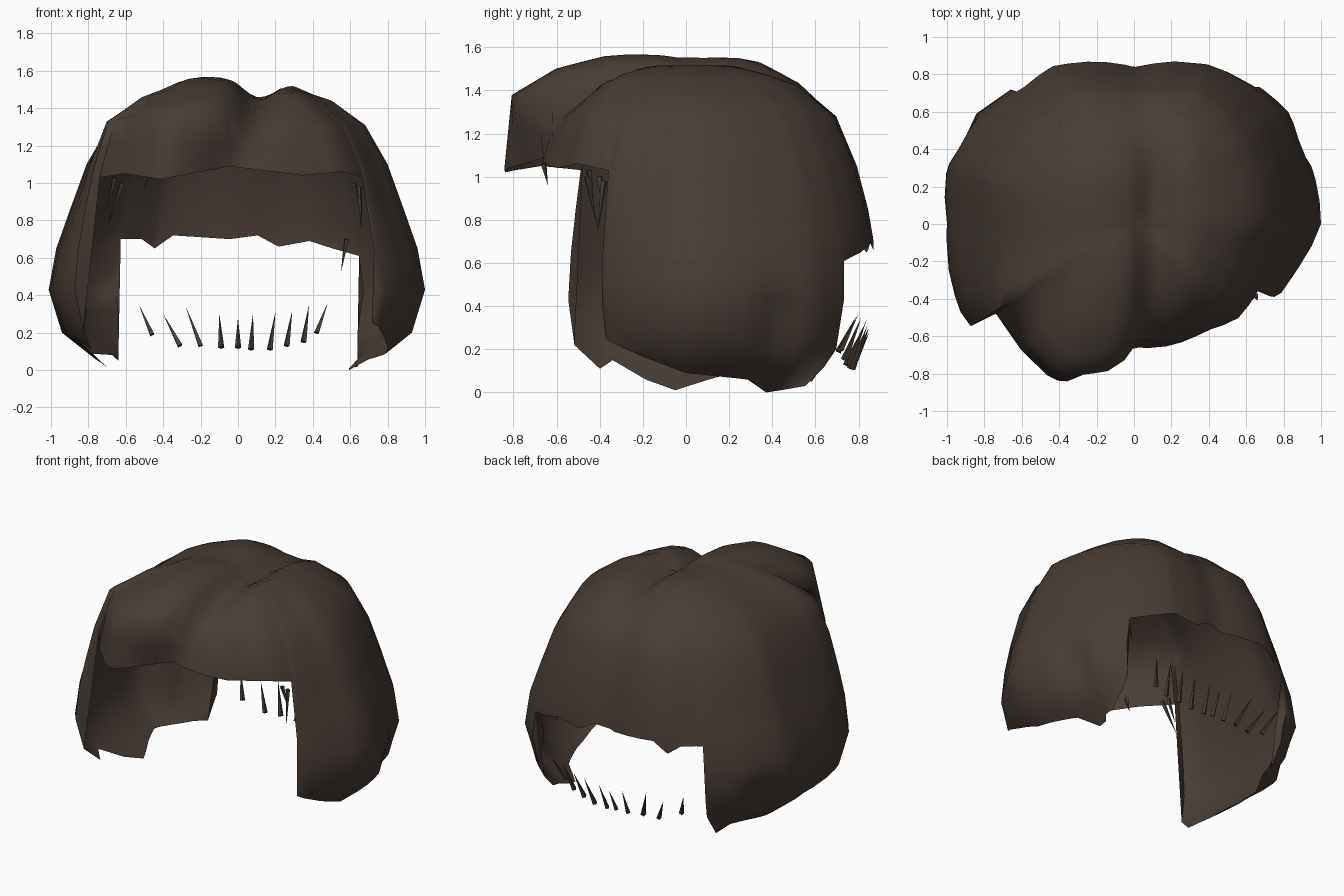
import bpy, bmesh, math
from mathutils import Vector

if "Cube" in bpy.data.objects:
    bpy.data.objects.remove(bpy.data.objects["Cube"])

mat = bpy.data.materials.new("dark_brown")
mat.diffuse_color = (0.066, 0.046, 0.036, 1)
mat.use_nodes = True
mat.node_tree.nodes["Principled BSDF"].inputs["Base Color"].default_value = mat.diffuse_color


def finish(bm, name, angle):
    bmesh.ops.recalc_face_normals(bm, faces=bm.faces)
    me = bpy.data.meshes.new(name)
    bm.to_mesh(me)
    bm.free()
    ob = bpy.data.objects.new(name, me)
    bpy.context.collection.objects.link(ob)
    me.materials.append(mat)
    bpy.ops.object.select_all(action='DESELECT')
    ob.select_set(True)
    bpy.context.view_layer.objects.active = ob
    bpy.ops.object.shade_smooth_by_angle(angle=math.radians(angle))
    return ob


def clamp(v):
    return max(0, min(1, v))


def lerp_table(table, a):
    for (a0, v0), (a1, v1) in zip(table, table[1:]):
        if a0 <= a <= a1:
            return v0 + (v1 - v0) * (a - a0) / (a1 - a0)
    return table[-1][1]


# Plan radius by azimuth (0 = +x, 90 = back, 270 = front)
PLAN = [(0, 1.0), (14, 1.0), (36, 1.02), (49, .99), (65, .94), (90, .84), (117, .95),
        (129, .96), (145, 1.03), (162, 1.05), (180, 1.0), (207, 1.04), (212, 1.03),
        (213, .98), (228, .94), (247, .935), (266, .82), (277, .665), (306, .716),
        (332, .84), (335, .87), (345, .91), (360, 1.0)]
# Hem height by azimuth: side locks, short back, fringe
HEM = [(0, .09), (22, .06), (32, 0), (45, .03), (47.5, .12), (48.5, .61), (58, .65),
       (66, .69), (76, .66), (83, .72), (93, .70), (112, .72), (118, .65), (123, .7),
       (131.5, .7), (132.5, .05), (145, .08), (165, .09), (184, .01), (194, .06),
       (202, .15), (207, .11), (212, .22), (213, 1.03), (228, 1.05), (244, 1.02),
       (255, 1.06), (266, 1.09), (300, 1.04), (318, 1.06), (331.5, 1.03), (332.5, .25),
       (345, .17), (360, .09)]
FRONT = [(0, 0), (195, 0), (235, 1), (262, 1), (280, 0), (360, 0)]
SLOPE = [(0, 0), (262, 0), (280, 1), (318, 1), (345, 0), (360, 0)]
BACK = [(0, 0), (30, 0), (65, 1), (115, 1), (150, 0), (360, 0)]

# Matched (radius fraction, height) profiles from crown to hem
SIDE_P = [(0, 1.5), (.15, 1.5), (.3, 1.49), (.5, 1.44), (.68, 1.31), (.8, 1.1),
          (.89, .85), (.96, .65), (1, .43), (.93, .2), (.68, 0)]
FRONT_P = [(0, 1.5), (.2, 1.52), (.45, 1.51), (.7, 1.47), (.94, 1.37), (.995, 1.05),
           (1, .85), (1, .65), (1, .43), (.96, .2), (.85, 0)]
SLOPE_P = [(0, 1.5), (.2, 1.51), (.4, 1.49), (.64, 1.42), (.85, 1.29), (.97, 1.07),
           (1, .85), (1, .65), (1, .43), (.96, .2), (.85, 0)]
BACK_P = [(0, 1.5), (.2, 1.51), (.4, 1.49), (.6, 1.42), (.8, 1.28), (.91, 1.05),
          (.97, .85), (1, .7), (1, .43), (.97, .2), (.85, 0)]


def column(az):
    wf, ws, wb = (lerp_table(t, az) for t in (FRONT, SLOPE, BACK))
    prof = [Vector(s) * (1 - wf - ws - wb) + Vector(f) * wf + Vector(d) * ws + Vector(b) * wb
            for s, f, d, b in zip(SIDE_P, FRONT_P, SLOPE_P, BACK_P)]
    hem = lerp_table(HEM, az)
    cut = 10.0
    for i in range(3, 10):
        if prof[i].y >= hem >= prof[i + 1].y:
            cut = i + (prof[i].y - hem) / (prof[i].y - prof[i + 1].y)
            break
    pts = []
    sweep = clamp((az - 245) / 10) * clamp((300 - az) / 20)
    for k in range(21):
        s = min(k * .5, cut)
        i = min(int(s), 9)
        p = prof[i].lerp(prof[i + 1], s - i)
        z = p.y
        # The front lock sweeps sideways towards the hem
        radius = lerp_table(PLAN, az + 14 * sweep * clamp((1.4 - z) / .35))
        x = p.x * radius * math.cos(math.radians(az))
        y = p.x * radius * math.sin(math.radians(az))
        # Crown humps and the parting groove
        top = clamp((z - 1.15) / .3) * clamp((.65 - y) / .4) * clamp((y + 1) / .7)
        z += top * .055 * math.exp(-((x + .2) / .22) ** 2)
        z += top * .03 * math.exp(-((x - .27) / .12) ** 2)
        z -= top * .07 * math.exp(-((x - .12) / .09) ** 2)
        # Straight inner edges beside the short back
        if z < .6 and y > .45:
            x = math.copysign(max(abs(x), .64), x)
        # Shallow dimples behind the ears
        x *= 1 - .1 * math.exp(-((y - .43) / .09) ** 2 - ((z - .32) / .12) ** 2)
        pts.append((x, y, z))
    return pts


# Hair shell
angles = sorted({a for a, _ in HEM if a < 360} | {a for a, _ in PLAN if a < 360}
                | {240, 251, 260, 272, 285, 292, 312, 325, 353, 7, 18, 27, 40, 152,
                   157, 172, 100, 106})
bm = bmesh.new()
cols = [[bm.verts.new(p) for p in column(a)] for a in angles]
for c0, c1 in zip(cols, cols[1:] + cols[:1]):
    for k in range(20):
        bm.faces.new((c0[k], c0[k + 1], c1[k + 1], c1[k]))
bmesh.ops.remove_doubles(bm, verts=bm.verts, dist=.0005)
finish(bm, "hair_shell", 65)


# Thin pointed strands
def spike(bm, base, tip, r):
    base, tip = Vector(base), Vector(tip)
    d = tip - base
    rot = d.to_track_quat('Z', 'Y').to_matrix().to_4x4()
    rot.translation = (base + tip) / 2
    bmesh.ops.create_cone(bm, cap_ends=True, segments=4, radius1=r, radius2=0,
                          depth=d.length, matrix=rot)


# Nape spikes: (base x, base z, tip x, tip z)
bm = bmesh.new()
for bx, bz, tx, tz in [(-.46, .19, -.53, .35), (-.31, .13, -.4, .3), (-.2, .13, -.28, .34),
                       (-.09, .12, -.1, .3), (0, .12, 0, .28), (.07, .11, .08, .3),
                       (.17, .11, .2, .31), (.26, .13, .29, .32), (.35, .15, .38, .35),
                       (.42, .2, .48, .36)]:
    y = .77 - .3 * bx * bx
    spike(bm, (bx, y, bz), (tx, y + .08, tz), .017)
finish(bm, "nape_spikes", 30)

# Temple wisps hanging inside the fringe ends
bm = bmesh.new()
for base, tip in [((-.62, -.46, 1.0), (-.7, -.41, .76)), ((-.66, -.45, 1.03), (-.7, -.43, .86)),
                  ((-.49, -.66, 1.06), (-.5, -.64, .96)), ((.65, -.38, .98), (.66, -.41, .74)),
                  ((.62, -.4, 1.0), (.65, -.39, .88)), ((.58, .62, .7), (.55, .64, .52))]:
    spike(bm, base, tip, .015)
finish(bm, "temple_wisps", 30)
